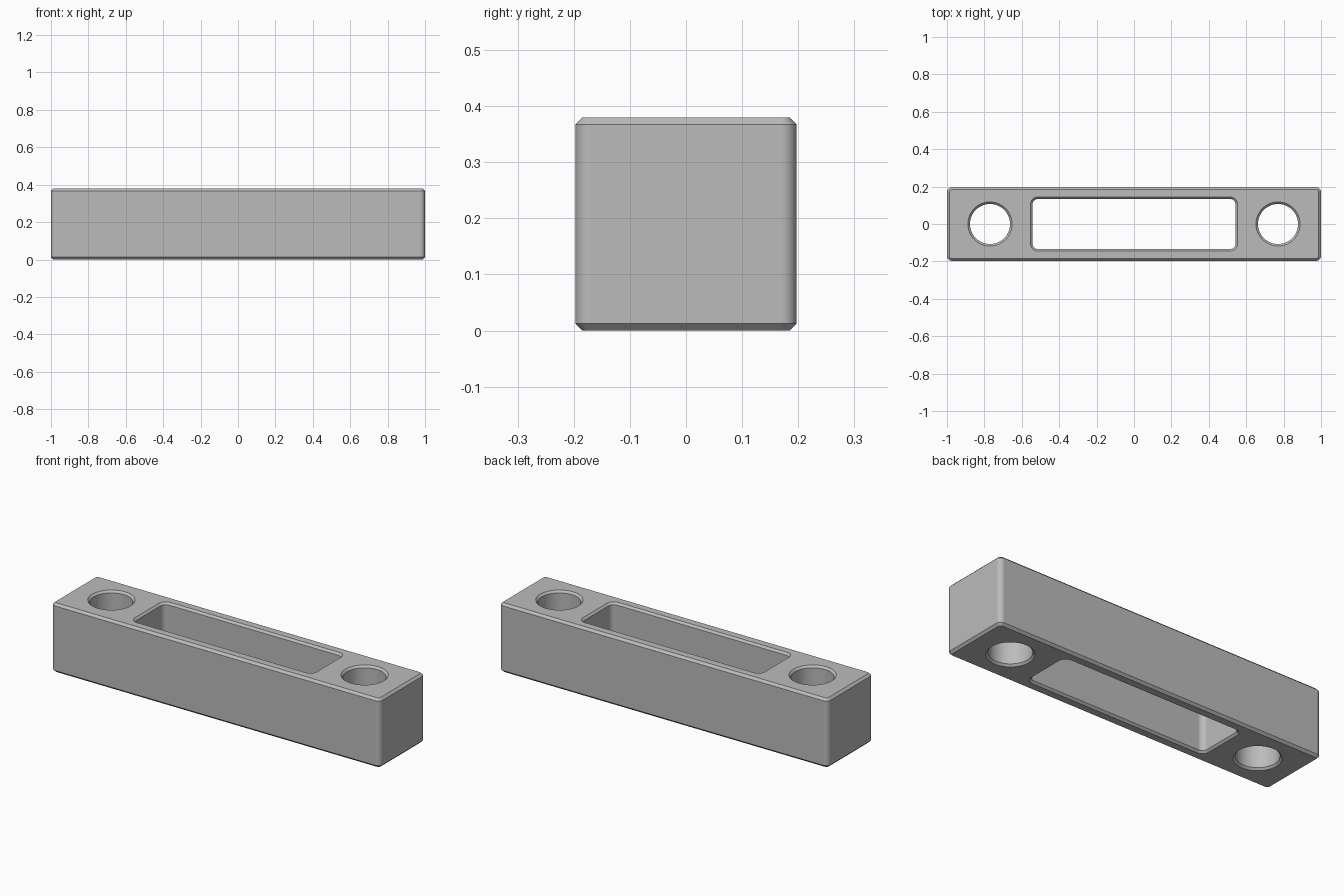
import bpy
import bmesh
from math import cos, sin, pi

HEIGHT = 0.38
CHAMFER = 0.0125

if "Cube" in bpy.data.objects:
    bpy.data.objects.remove(bpy.data.objects["Cube"], do_unlink=True)

grey = bpy.data.materials.new("grey metal")
grey.use_nodes = True
grey.diffuse_color = (0.5, 0.5, 0.5, 1)
grey.node_tree.nodes["Principled BSDF"].inputs["Base Color"].default_value = (0.5, 0.5, 0.5, 1)


def rounded_outline(half_x, half_y, radius, steps):
    """Points round a rectangle with rounded corners, anticlockwise."""
    points = []
    for corner, (sx, sy) in enumerate([(1, 1), (-1, 1), (-1, -1), (1, -1)]):
        for i in range(steps + 1):
            a = (corner + i / steps) * pi / 2
            points.append((sx * (half_x - radius) + radius * cos(a),
                           sy * (half_y - radius) + radius * sin(a)))
    return points


def stacked_solid(name, half_x, half_y, radius, rings, steps=8, x=0):
    """Solid through rings of (height, outward offset)."""
    bm = bmesh.new()
    loops = []
    for z, grow in rings:
        outline = rounded_outline(half_x + grow, half_y + grow, radius + grow, steps)
        loops.append([bm.verts.new((px + x, py, z)) for px, py in outline])
    count = len(loops[0])
    for low, high in zip(loops, loops[1:]):
        for i in range(count):
            j = (i + 1) % count
            bm.faces.new((low[i], low[j], high[j], high[i]))
    bm.faces.new(loops[0][::-1])
    bm.faces.new(loops[-1])
    bmesh.ops.remove_doubles(bm, verts=bm.verts, dist=0.00001)
    mesh = bpy.data.meshes.new(name)
    bm.to_mesh(mesh)
    bm.free()
    mesh.materials.append(grey)
    obj = bpy.data.objects.new(name, mesh)
    bpy.context.collection.objects.link(obj)
    return obj


# Bar with chamfered top and bottom rims
bar = stacked_solid("spacer_bar", 1, 0.197, 0.027, [
    (0, -CHAMFER), (CHAMFER, 0), (HEIGHT - CHAMFER, 0), (HEIGHT, -CHAMFER)])
bpy.context.view_layer.objects.active = bar
bar.select_set(True)

# Cutters flare outwards past both faces, leaving chamfered openings
flare = 0.011
over = 0.01
cut_rings = [(-over, flare + over), (flare, 0),
             (HEIGHT - flare, 0), (HEIGHT + over, flare + over)]
cutters = [stacked_solid("slot_cutter", 0.543, 0.134, 0.03, cut_rings)]
for side, x in (("left", 0.77), ("right", -0.77)):
    cutters.append(stacked_solid(side + "_hole_cutter", 0.107, 0.107, 0.107,
                                 cut_rings, steps=16, x=x))

for cutter in cutters:
    cutter.hide_render = True
    cut = bar.modifiers.new(cutter.name, "BOOLEAN")
    cut.operation = "DIFFERENCE"
    cut.solver = "EXACT"
    cut.object = cutter
    bpy.ops.object.modifier_apply(modifier=cut.name)
    bpy.data.objects.remove(cutter, do_unlink=True)

# Smooth rounds, crisp chamfers, flat faces kept flat
bpy.ops.object.shade_smooth_by_angle(angle=pi / 6)
weighted = bar.modifiers.new("weighted_normals", "WEIGHTED_NORMAL")
weighted.keep_sharp = True
